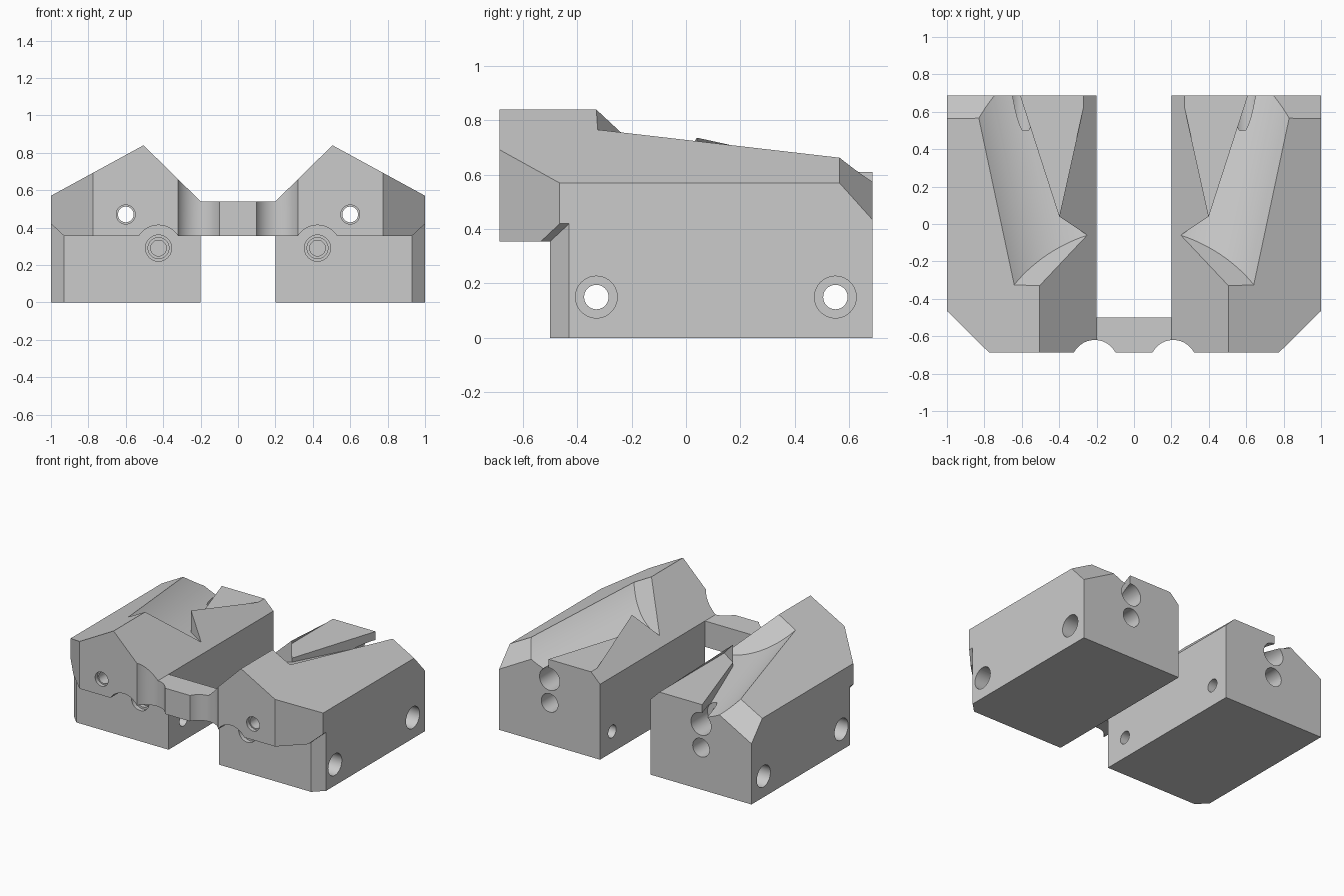
import bpy, bmesh, math
from mathutils import Vector, Matrix

if "Cube" in bpy.data.objects:
    bpy.data.objects.remove(bpy.data.objects["Cube"])

grey = bpy.data.materials.new("plain_grey")
grey.diffuse_color = (0.6, 0.6, 0.6, 1)
grey.use_nodes = True
grey.node_tree.nodes["Principled BSDF"].inputs["Base Color"].default_value = grey.diffuse_color


def make(name, bm):
    bmesh.ops.recalc_face_normals(bm, faces=bm.faces[:])
    me = bpy.data.meshes.new(name)
    bm.to_mesh(me)
    bm.free()
    me.materials.append(grey)
    ob = bpy.data.objects.new(name, me)
    bpy.context.collection.objects.link(ob)
    return ob


def loft(ring_a, ring_b):
    """Closed solid between two matching rings of points."""
    bm = bmesh.new()
    a = [bm.verts.new(p) for p in ring_a]
    b = [bm.verts.new(p) for p in ring_b]
    bm.faces.new(a[::-1])
    bm.faces.new(b)
    for i in range(len(a)):
        j = (i + 1) % len(a)
        bm.faces.new((a[i], a[j], b[j], b[i]))
    return bm


def slab(plan, z0, z1):
    return loft([(x, y, z0) for x, y in plan], [(x, y, z1) for x, y in plan])


def slice_off(bm, co, no):
    """Remove everything on the normal side of a plane and cap it."""
    geom = bm.verts[:] + bm.edges[:] + bm.faces[:]
    bmesh.ops.bisect_plane(bm, geom=geom, dist=1e-5, plane_co=Vector(co),
                           plane_no=Vector(no).normalized(), clear_outer=True)
    bmesh.ops.holes_fill(bm, edges=[e for e in bm.edges if e.is_boundary], sides=0)


def rod(p, q, r, seg=40):
    p, q = Vector(p), Vector(q)
    bm = bmesh.new()
    m = Matrix.Translation((p + q) / 2) @ (q - p).to_track_quat('Z', 'Y').to_matrix().to_4x4()
    bmesh.ops.create_cone(bm, cap_ends=True, segments=seg, radius1=r, radius2=r,
                          depth=(q - p).length, matrix=m)
    return bm


def apply(ob, mod):
    bpy.context.view_layer.objects.active = ob
    bpy.ops.object.modifier_apply(modifier=mod.name)


def cut(ob, bm):
    cutter = bm if isinstance(bm, bpy.types.Object) else make("cutter", bm)
    bpy.context.view_layer.update()
    mod = ob.modifiers.new("cut", 'BOOLEAN')
    mod.operation, mod.solver, mod.object = 'DIFFERENCE', 'EXACT', cutter
    apply(ob, mod)
    bpy.data.objects.remove(cutter)


# jaw body: gabled profile with a chamfered front corner and rear roof edge
profile = [(0.2, 0), (1, 0), (1, 0.57), (0.505, 0.84), (0.2, 0.54)]
bm = loft([(x, -0.687, z) for x, z in profile], [(x, 0.687, z) for x, z in profile])
slice_off(bm, (0.775, -0.687, 0), (0.222, -0.225, 0))
slice_off(bm, (1, 0.565, 0.57), (0.034, 0.069, 0.062))
jaw = make("jaw_blocks", bm)

# undercut below the front lip, rising at the outer corner
cut(jaw, slab([(0, -0.8), (1.2, -0.8), (1.2, -0.5), (0, -0.5)], -0.1, 0.355))
corner = [(0.8, -0.8), (1.1, -0.8), (1.1, -0.33), (0.8, -0.63)]
cut(jaw, loft([(x, y, -0.1) for x, y in corner],
              [(x, y, 0.355 + 0.93 * (x - 0.93)) for x, y in corner]))

# hollow channel with a sloping end wall, left standing around the inner ledge
d = Vector((0.207, 0.972, -0.112)).normalized()
e1 = Vector((d.y, -d.x, 0)).normalized()
e2 = e1.cross(d)
c = 0.291 * e1 + 1.185 * e2
bm = rod(c - 2 * d, c + 2 * d, 0.6, 160)
slice_off(bm, (0.505, -0.33, 0.84), (-0.278, -0.781, -0.56))
channel = make("channel_cutter", bm)
ledge = [(-1.5, -0.06), (0.25, -0.06), (0.4, 0.04), (0.678, 0.9), (0.678, 3), (-1.5, 3)]
cut(channel, slab(ledge, -1, 3))
cut(jaw, channel)

# flat ledge with a slightly raised wedge
cut(jaw, slab([(0, -0.06), (0.25, -0.06), (0.4, 0.04), (0.678, 0.9), (0, 0.9)], 0.61, 1.2))
cut(jaw, slab([(0, -0.06), (0.25, -0.06), (0.4, 0.04), (0.46, 0.2256), (0.46, 0.9), (0, 0.9)],
              0.595, 1.1))

# cross holes with counterbores on the outer side
for y in (-0.33, 0.55):
    cut(jaw, rod((0, y, 0.15), (1.2, y, 0.15), 0.045))
    cut(jaw, rod((0.75, y, 0.15), (1.2, y, 0.15), 0.077))

# lengthwise holes: (x, z, y start, y end, radius)
for x, z, y0, y1, r in [
    (0.6, 0.47, -1, 1, 0.042), (0.6, 0.47, -1, -0.66, 0.051), (0.6, 0.47, 0.5, 1, 0.08),
    (0.6, 0.3, 0.4, 1, 0.066),
    (0.425, 0.29, -1, -0.5, 0.123), (0.425, 0.29, -1, -0.47, 0.07),
    (0.425, 0.29, -1, -0.44, 0.056), (0.425, 0.29, -1, -0.2, 0.042),
]:
    cut(jaw, rod((x, y0, z), (x, y1, z), r))

# bridge joining the two jaws
bridge = make("front_bridge", slab([(-0.2, -0.687), (0.2, -0.687), (0.2, -0.5), (-0.2, -0.5)],
                                   0.355, 0.54))

# upright finger scallops at the joints
for ob, sides in ((jaw, (1,)), (bridge, (-1, 1))):
    for s in sides:
        cut(ob, rod((0.21 * s, -0.745, 0.2), (0.21 * s, -0.745, 1), 0.125, 64))

# second jaw by mirroring
mod = jaw.modifiers.new("mirror", 'MIRROR')
mod.use_mirror_merge = False
apply(jaw, mod)

for ob in (jaw, bridge):
    bpy.ops.object.select_all(action='DESELECT')
    ob.select_set(True)
    bpy.context.view_layer.objects.active = ob
    bpy.ops.object.shade_smooth_by_angle(angle=math.radians(20))
